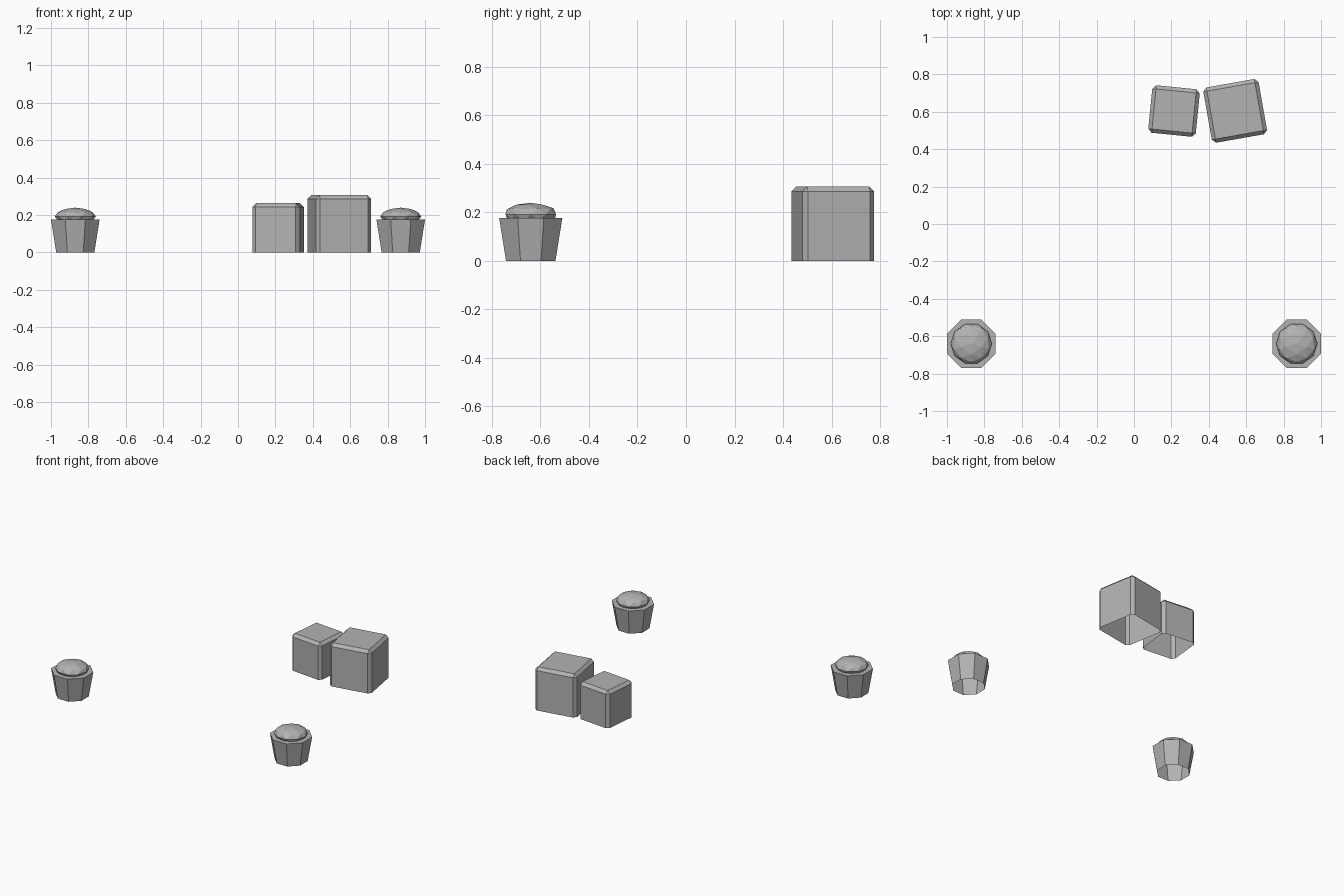
import bpy, bmesh, math
from mathutils import Matrix

if "Cube" in bpy.data.objects:
    bpy.data.objects.remove(bpy.data.objects["Cube"])

grey = bpy.data.materials.new("plain_grey")
grey.diffuse_color = (0.45, 0.45, 0.45, 1)
grey.use_nodes = True
grey.node_tree.nodes["Principled BSDF"].inputs["Base Color"].default_value = grey.diffuse_color


def finish(bm, name, location, turn=0.0):
    """Turn a bmesh into a placed, flat-shaded object."""
    bmesh.ops.recalc_face_normals(bm, faces=bm.faces)
    mesh = bpy.data.meshes.new(name)
    bm.to_mesh(mesh)
    bm.free()
    mesh.materials.append(grey)
    obj = bpy.data.objects.new(name, mesh)
    obj.location = location
    obj.rotation_euler.z = turn
    bpy.context.collection.objects.link(obj)
    return obj


def open_bottom(bm):
    """Remove the faces resting on the floor."""
    low = [f for f in bm.faces if all(v.co.z < 1e-4 for v in f.verts)]
    bmesh.ops.delete(bm, geom=low, context='FACES_ONLY')


def crate(name, x, y, side, height, turn, chamfer=0.02):
    """Box with chamfered top and upright edges, open underneath."""
    bm = bmesh.new()
    bmesh.ops.create_cube(bm, size=1)
    bmesh.ops.scale(bm, vec=(side, side, height), verts=bm.verts)
    bmesh.ops.translate(bm, vec=(0, 0, height / 2), verts=bm.verts)
    edges = [e for e in bm.edges if max(v.co.z for v in e.verts) > height / 2]
    bmesh.ops.bevel(bm, geom=edges, offset=chamfer, segments=1,
                    affect='EDGES', profile=0.5)
    open_bottom(bm)
    finish(bm, name, (x, y, 0), turn)


def planter(side_name, x, y):
    # tapered eight-sided pot with a flat top
    k = 1 / math.cos(math.pi / 8)
    bm = bmesh.new()
    bmesh.ops.create_cone(bm, cap_ends=True, segments=8, radius1=0.102 * k,
                          radius2=0.13 * k, depth=0.176)
    # sides face the axes
    offset = math.atan2(bm.verts[0].co.y if hasattr(bm.verts, "ensure_lookup_table")
                        and not bm.verts.ensure_lookup_table() else 0,
                        bm.verts[0].co.x)
    bmesh.ops.rotate(bm, verts=bm.verts,
                     matrix=Matrix.Rotation(math.pi / 8 - offset, 3, 'Z'))
    bmesh.ops.translate(bm, vec=(0, 0, 0.088), verts=bm.verts)
    open_bottom(bm)
    finish(bm, side_name + "_pot", (x, y, 0))

    # flattened faceted bush
    bm = bmesh.new()
    bmesh.ops.create_icosphere(bm, subdivisions=2, radius=0.11)
    bmesh.ops.scale(bm, vec=(1, 1, 0.43), verts=bm.verts)
    finish(bm, side_name + "_bush", (x, y, 0.192), -math.pi / 2)


planter("left", -0.87, -0.64)
planter("right", 0.87, -0.64)
crate("small_crate", 0.214, 0.604, 0.255, 0.263, math.radians(-5.7))
crate("large_crate", 0.541, 0.605, 0.30, 0.306, math.radians(10))
